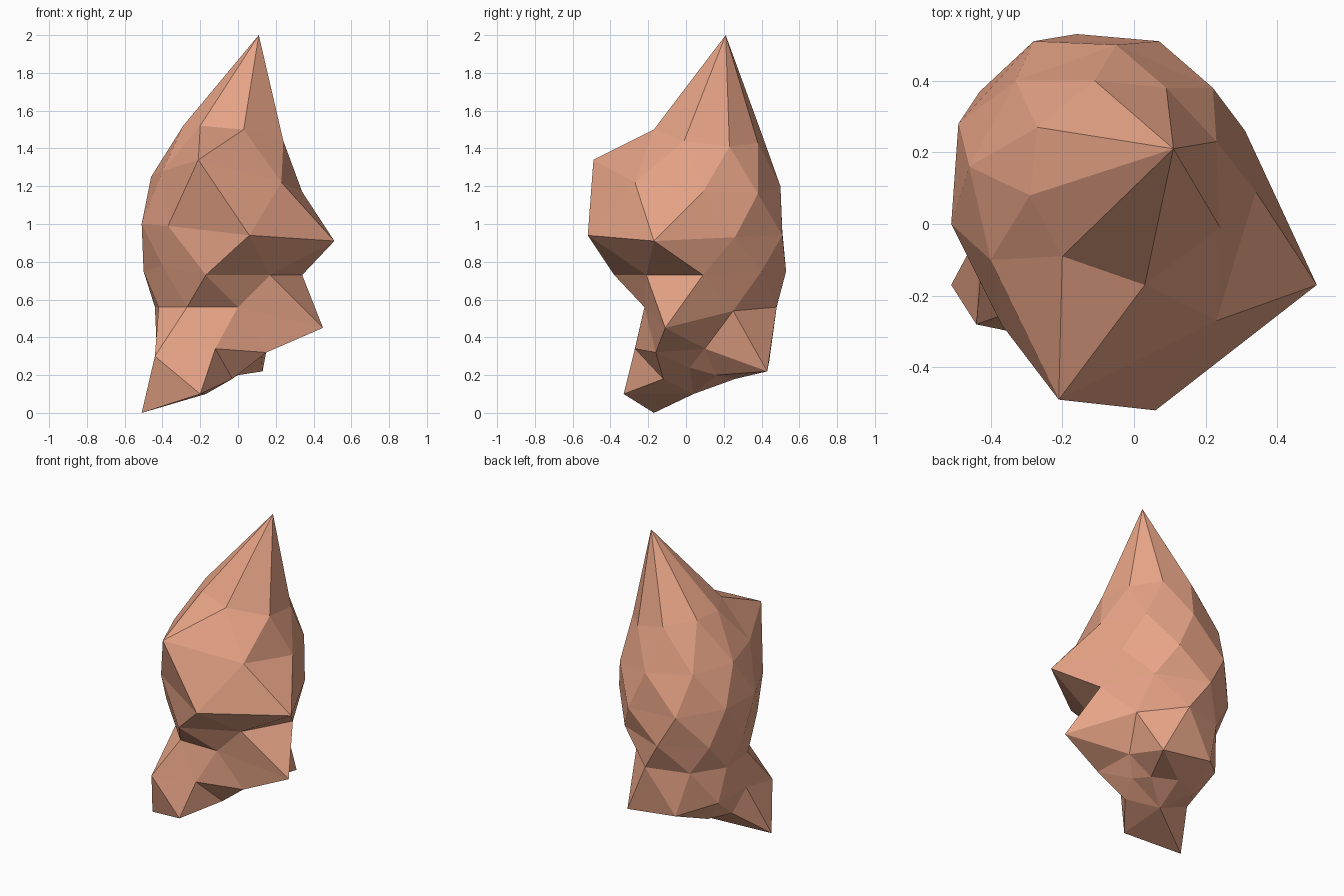
import bpy, bmesh

if "Cube" in bpy.data.objects:
    bpy.data.objects.remove(bpy.data.objects["Cube"])

mat = bpy.data.materials.new("terracotta")
mat.diffuse_color = (0.80, 0.37, 0.24, 1)
mat.use_nodes = True
mat.node_tree.nodes["Principled BSDF"].inputs["Base Color"].default_value = mat.diffuse_color

bm = bmesh.new()


def ring(z, outline, bumps=None):
    """Eight-sided cross-section at height z; bumps moves single corners up or down."""
    bumps = bumps or {}
    return [bm.verts.new((x, y, z + bumps.get(i, 0)))
            for i, (x, y) in enumerate(outline)]


def stitch(upper, lower):
    """Band of triangles between two staggered rings."""
    n = len(upper)
    for i in range(n):
        bm.faces.new((upper[i - 1], lower[i], upper[i]))
        bm.faces.new((lower[i], lower[(i + 1) % n], upper[i]))


def cap(pole, edge):
    """Fan of triangles from a ring to a point."""
    for i in range(len(edge)):
        bm.faces.new((pole, edge[i - 1], edge[i]))


# Pointed peak and shoulders
peak = bm.verts.new((0.11, 0.21, 2.0))
shoulder = ring(1.52, [(-.20, -.09), (.03, -.17), (.24, -.01), (.23, .23),
                       (.09, .38), (-.11, .40), (-.27, .27), (-.29, .08)],
                {1: -.02, 2: -.08, 3: -.11, 4: -.09, 5: -.04})
upper_body = ring(1.22, [(-.40, -.10), (-.21, -.49), (.23, -.27), (.34, .09),
                         (.22, .38), (-.05, .50), (-.33, .40), (-.46, .16)],
                  {0: .06, 1: .12, 3: -.05, 4: -.06, 5: -.02, 7: .03})

# Wide overhanging middle and waist
belly = ring(.96, [(-.51, 0), (-.37, -.28), (.06, -.52), (.51, -.17),
                   (.31, .26), (.07, .51), (-.28, .51), (-.49, .28)],
             {0: .04, 1: .03, 2: -.02, 3: -.05, 4: -.03, 5: -.02, 7: .03})
waist = ring(.75, [(-.50, .11), (-.40, -.18), (-.17, -.38), (.17, -.21),
                   (.34, .09), (.17, .40), (-.16, .53), (-.43, .37)],
             {1: .03, 2: -.02, 3: -.02, 4: -.02})

# Lower body with side spur, then the slanted foot
hip = ring(.56, [(-.44, .20), (-.42, -.05), (-.27, -.22), (0, -.22),
                 (.45, -.11), (.19, .25), (-.035, .48), (-.31, .40)],
           {4: -.11, 5: -.02})
base = ring(.34, [(-.42, .26), (-.43, -.02), (-.44, -.28), (-.12, -.27),
                  (.15, -.16), (.12, .10), (.13, .43), (-.23, .44)],
            {2: -.04, 4: -.02, 6: -.12, 7: -.07})
foot = ring(.18, [(-.30, .20), (-.375, .05), (-.51, -.17), (-.20, -.33),
                  (-.03, -.12), (.03, .02), (0, .16), (-.13, .26)],
            {2: -.18, 3: -.08, 5: .06, 6: .02})
bottom = bm.verts.new((-.17, .04, .10))

rings = [shoulder, upper_body, belly, waist, hip, base, foot]
cap(peak, shoulder)
for a, b in zip(rings, rings[1:]):
    stitch(a, b)
cap(bottom, foot)
bmesh.ops.recalc_face_normals(bm, faces=bm.faces)

mesh = bpy.data.meshes.new("rock_spire")
bm.to_mesh(mesh)
bm.free()
mesh.materials.append(mat)
bpy.context.collection.objects.link(bpy.data.objects.new("rock_spire", mesh))
